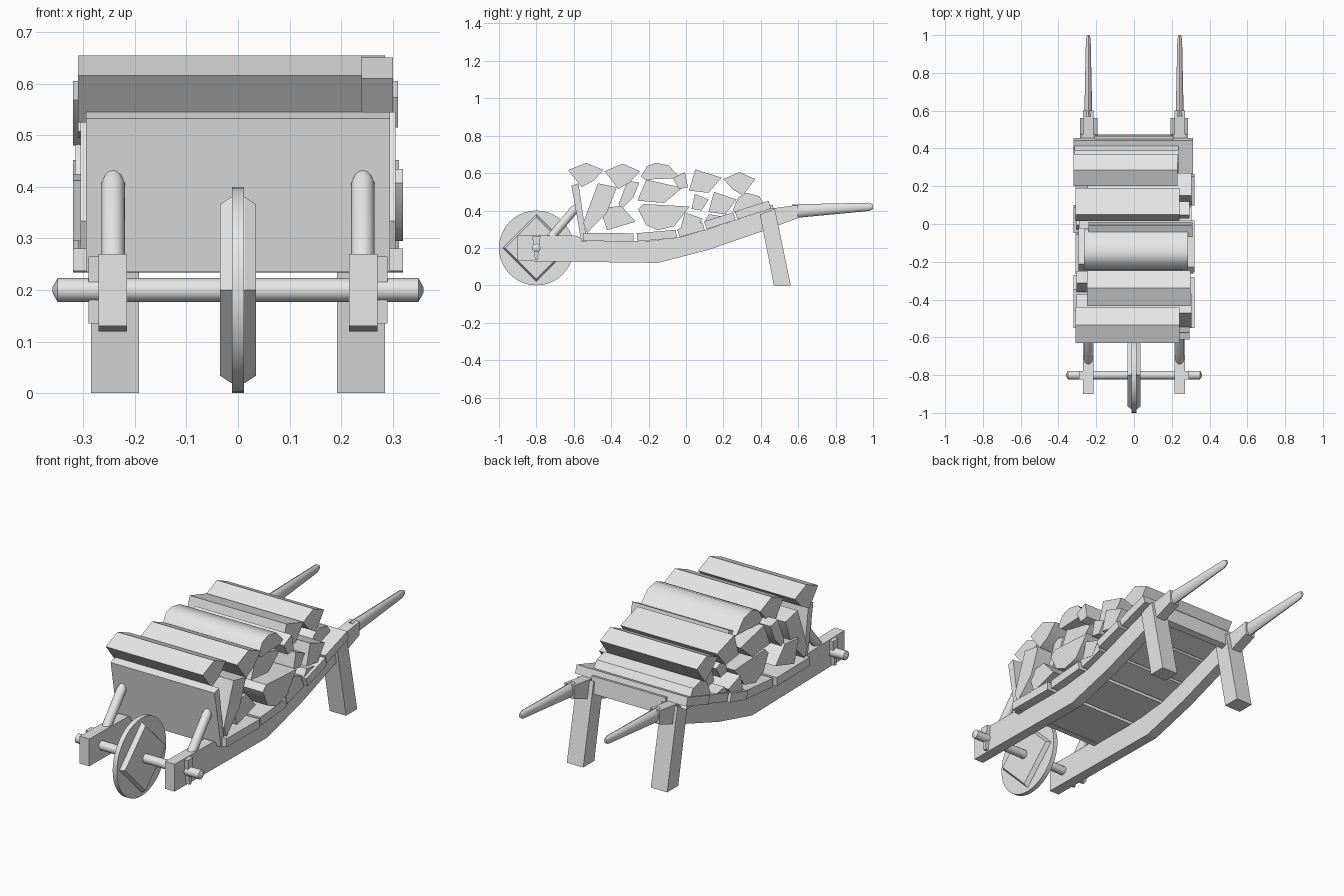
import bpy, bmesh, math
from mathutils import Vector

if "Cube" in bpy.data.objects:
    bpy.data.objects.remove(bpy.data.objects["Cube"], do_unlink=True)

mat = bpy.data.materials.new("weathered_grey")
mat.use_nodes = True
GREY = (0.8, 0.8, 0.8, 1)
mat.diffuse_color = GREY
mat.node_tree.nodes["Principled BSDF"].inputs["Base Color"].default_value = GREY


def finish(bm, name, smooth):
    """Turn a bmesh into a named object, optionally smooth between sharp edges."""
    bmesh.ops.recalc_face_normals(bm, faces=bm.faces)
    mesh = bpy.data.meshes.new(name)
    bm.to_mesh(mesh)
    bm.free()
    mesh.materials.append(mat)
    ob = bpy.data.objects.new(name, mesh)
    bpy.context.collection.objects.link(ob)
    if smooth:
        bpy.ops.object.select_all(action='DESELECT')
        ob.select_set(True)
        bpy.context.view_layer.objects.active = ob
        bpy.ops.object.shade_smooth_by_angle(angle=math.radians(40))


def loft(bm, loops):
    """Bridge matching vertex loops and cap both ends."""
    for a, b in zip(loops, loops[1:]):
        for i in range(len(a)):
            bm.faces.new((a[i - 1], a[i], b[i], b[i - 1]))
    bm.faces.new(loops[0])
    bm.faces.new(loops[-1])


def prism(name, outline, x_start, x_end, smooth=False):
    """Extrude a (y, z) outline along x."""
    bm = bmesh.new()
    loft(bm, [[bm.verts.new((x, y, z)) for y, z in outline] for x in (x_start, x_end)])
    finish(bm, name, smooth)


def rod(name, start, end, rings, sides=12, squash=1, smooth=True):
    """Loft (position, radius) rings along a line; squash narrows them sideways."""
    start, end = Vector(start), Vector(end)
    axis = (end - start).normalized()
    reference = Vector((0, 1, 0)) if abs(axis.x) > 0.9 else Vector((1, 0, 0))
    u = axis.cross(reference).normalized()
    v = axis.cross(u) * squash
    bm = bmesh.new()
    loops = []
    for t, radius in rings:
        angles = [math.tau * k / sides for k in range(sides)]
        loops.append([bm.verts.new(start.lerp(end, t)
                                   + (u * math.cos(a) + v * math.sin(a)) * radius)
                      for a in angles])
    loft(bm, loops)
    finish(bm, name, smooth)


# Wheel: thin disc with a bevelled diamond boss on both faces, on an axle
def across(name, reach, rings, **options):
    rod(name, (-reach, -0.8, 0.2), (reach, -0.8, 0.2), rings, **options)


across("wheel_disc", 0.012, [(0, 0.2), (1, 0.2)], sides=40)
across("wheel_boss", 0.035, [(0, 0.166), (0.3, 0.18), (0.7, 0.18), (1, 0.166)],
       sides=4, smooth=False)
across("axle", 0.36, [(0, 0.004), (0.014, 0.023), (0.986, 0.023), (1, 0.004)])

# Side rails, legs, axle pins, handles and braces, mirrored to both sides
RAIL = [(-0.9, 0.13), (-0.15, 0.12), (0.12, 0.19), (0.41, 0.29), (0.6, 0.36),
        (0.6, 0.43), (0.45, 0.41), (0.1, 0.295), (-0.03, 0.258), (-0.2, 0.237),
        (-0.55, 0.24), (-0.58, 0.265), (-0.9, 0.27)]
LEG = [(0.47, 0), (0.56, 0), (0.475, 0.41), (0.395, 0.38)]
PIN = [(-0.807, 0.135), (-0.793, 0.135), (-0.778, 0.265), (-0.822, 0.265)]
for side, s in (("left", 1), ("right", -1)):
    prism(side + "_rail", RAIL, s * 0.215, s * 0.27)
    prism(side + "_leg", LEG, s * 0.192, s * 0.285)
    prism(side + "_axle_pin", PIN, s * 0.27, s * 0.29)
    x = s * 0.242
    rod(side + "_handle", (x, 0.57, 0.396), (x, 1, 0.421),
        [(0, 0.037), (0.95, 0.022), (1, 0.012)], sides=10, squash=0.6)
    rod(side + "_brace", (x, -0.74, 0.235), (x, -0.58, 0.425),
        [(0, 0.023), (0.9, 0.023), (1, 0.014)])

# Bed planks following the curve of the rails
PLANKS = [(-0.55, 0.237, -0.28, 0.234), (-0.26, 0.235, -0.05, 0.253),
          (-0.035, 0.258, 0.1, 0.295), (0.11, 0.3, 0.265, 0.349),
          (0.275, 0.353, 0.455, 0.41)]
for i, (front, low, back, high) in enumerate(PLANKS):
    n = Vector((low - high, back - front)).normalized() * 0.044
    outline = [(front, low), (back, high), (back + n.x, high + n.y), (front + n.x, low + n.y)]
    prism(f"bed_plank_{i}", outline, -0.32 + 0.01 * (i % 2), 0.32 - 0.008 * (i % 3))
prism("rear_crossbar", [(0.445, 0.335), (0.475, 0.345), (0.465, 0.43), (0.435, 0.425)],
      -0.21, 0.21)

# Leaning front board
prism("front_board", [(-0.56, 0.235), (-0.53, 0.235), (-0.575, 0.545), (-0.612, 0.532)],
      -0.295, 0.295)

# Firewood: four split-log outlines in a unit box, scaled and flipped into place
QUARTER = [(-0.5, 0.2), (0, 0.5), (0.5, 0.2), (0.2, -0.25), (-0.12, -0.5)]
SLAB = [(-0.5, -0.3), (-0.35, 0.3), (-0.12, 0.5), (0.2, 0.35), (0.5, -0.4), (-0.4, -0.5)]
BLOCK = [(-0.5, -0.4), (-0.3, 0.5), (0.5, 0.15), (0.1, -0.5)]
SHARD = [(-0.5, -0.3), (-0.06, 0.5), (0.5, 0.42), (0.2, -0.1), (-0.38, -0.5)]
# outline, centre y and z, signed width and height, sideways shift
LOGS = [
    (QUARTER, -0.535, 0.59, 0.19, 0.13, -0.035),
    (QUARTER, -0.34, 0.583, 0.19, 0.135, 0.025),
    (SLAB, -0.135, 0.61, 0.21, 0.09, 0.01),
    (BLOCK, -0.03, 0.56, -0.08, 0.09, 0.035),
    (BLOCK, 0.103, 0.557, 0.175, 0.125, -0.035),
    (QUARTER, 0.285, 0.543, -0.17, 0.125, -0.045),
    (SHARD, -0.46, 0.413, 0.18, 0.265, 0),
    (SHARD, -0.305, 0.483, 0.11, 0.155, -0.03),
    (BLOCK, -0.14, 0.503, 0.24, 0.125, -0.02),
    (SLAB, -0.118, 0.365, 0.275, -0.14, 0.015),
    (BLOCK, -0.365, 0.36, 0.19, -0.13, -0.015),
    (BLOCK, 0.075, 0.445, 0.09, 0.09, 0.02),
    (BLOCK, 0.195, 0.44, 0.15, 0.12, 0.03),
    (BLOCK, 0.03, 0.34, 0.12, 0.1, 0),
    (SLAB, 0.35, 0.437, 0.2, 0.115, -0.04),
    (BLOCK, 0.155, 0.36, 0.11, 0.04, 0),
]
for i, (outline, y, z, width, height, shift) in enumerate(LOGS):
    half = 0.275 if z > 0.43 else 0.305
    placed = [(y + a * width, z + b * height) for a, b in outline]
    prism(f"split_log_{i}", placed, shift - half, shift + half, smooth=True)
